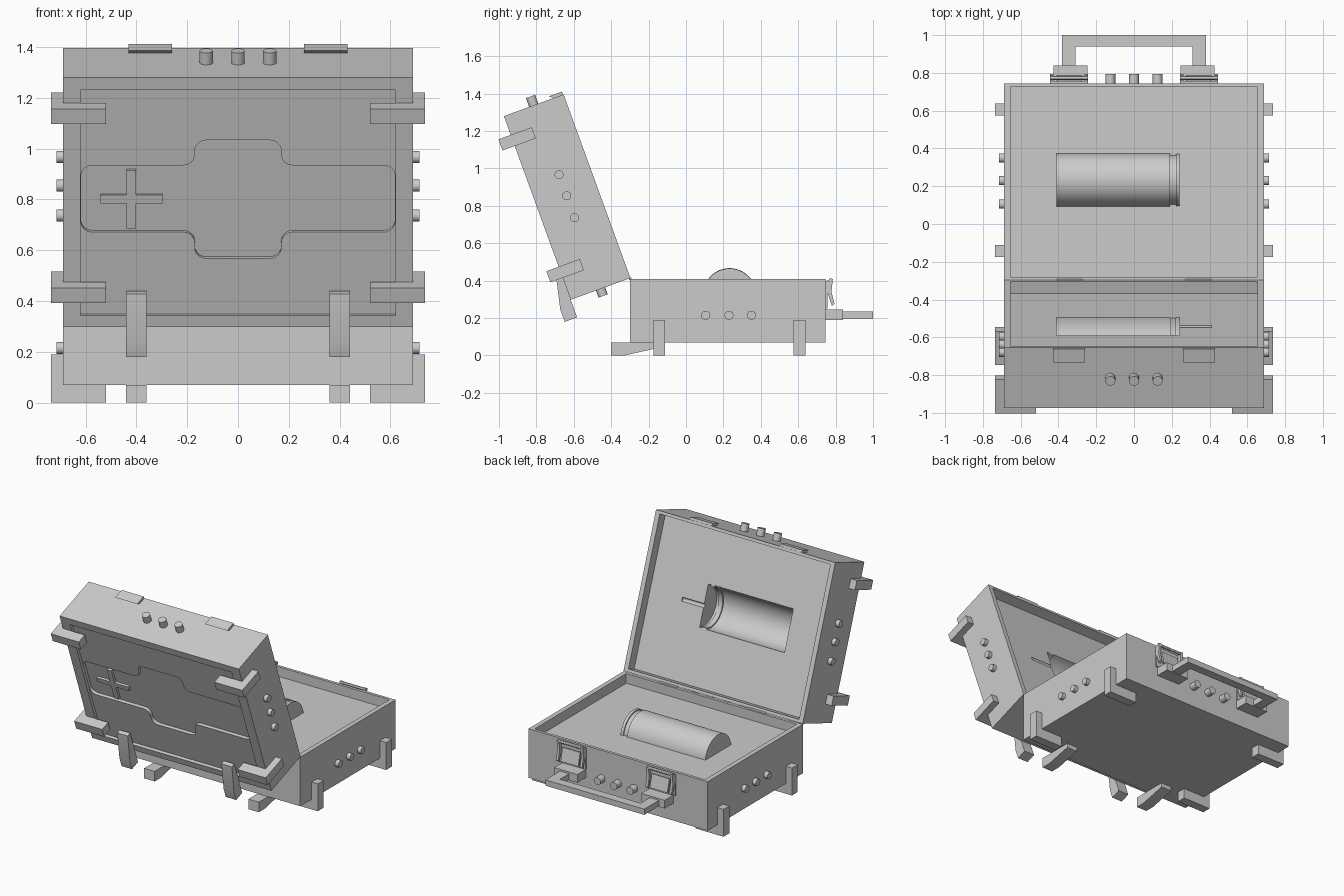
import bpy, bmesh
from math import radians, cos, sin, pi
from mathutils import Matrix, Vector

if "Cube" in bpy.data.objects:
    bpy.data.objects.remove(bpy.data.objects["Cube"], do_unlink=True)

grey = bpy.data.materials.new("plain grey")
grey.use_nodes = True
grey.diffuse_color = (0.6, 0.6, 0.6, 1)
grey.node_tree.nodes["Principled BSDF"].inputs["Base Color"].default_value = (0.6, 0.6, 0.6, 1)

# Each half is built in hinge space: x, u away from the hinge, v away from the opening
LID = Matrix.Translation((0, -0.297, 0.414)) @ Matrix.Rotation(radians(110), 4, 'X')
BASE = Matrix.Translation((0, -0.30, 0.41)) @ Matrix.Diagonal((1, 1, -1, 1))
WORLD = Matrix.Identity(4)
DEPTH, LENGTH, HALF_W, FLOOR = 0.34, 1.045, 0.688, 0.067
# Stations (x, radius) along the motor: body, neck, collar, shaft
MOTOR = [(-0.41, 0.142), (0.19, 0.142), (0.19, 0.132), (0.222, 0.132),
         (0.222, 0.14), (0.242, 0.14), (0.242, 0.013), (0.41, 0.013)]
MOTOR_U = 0.533
parts = []


def finish(bm, name, m):
    bm.transform(m)
    bmesh.ops.recalc_face_normals(bm, faces=bm.faces)
    mesh = bpy.data.meshes.new(name)
    bm.to_mesh(mesh)
    bm.free()
    mesh.materials.append(grey)
    ob = bpy.data.objects.new(name, mesh)
    bpy.context.collection.objects.link(ob)
    parts.append(ob)


def box(name, x, y, z, m):
    bm = bmesh.new()
    bmesh.ops.create_cube(bm, size=1)
    for v in bm.verts:
        v.co = [r[0] if c < 0 else r[1] for c, r in zip(v.co, (x, y, z))]
    finish(bm, name, m)


def rod(name, start, axis, length, r, m, sides=24):
    """Cylinder from a start point along a direction."""
    bm = bmesh.new()
    bmesh.ops.create_cone(bm, cap_ends=True, segments=sides, radius1=r, radius2=r, depth=length)
    axis = Vector(axis)
    turn = Vector((0, 0, 1)).rotation_difference(axis).to_matrix().to_4x4()
    bm.transform(Matrix.Translation(Vector(start) + axis * length / 2) @ turn)
    finish(bm, name, m)


def loop(bm, points, v):
    return [bm.verts.new((x, u, v)) for x, u in points]


def wall(bm, a, b, closed=True):
    """Quads between two matching rows of vertices."""
    for i in range(0 if closed else 1, len(a)):
        bm.faces.new((a[i - 1], a[i], b[i], b[i - 1]))


def fill(bm, *loops):
    """Flat face bounded by the first loop, with the others as holes."""
    edges = []
    for vs in loops:
        for i in range(len(vs)):
            pair = (vs[i - 1], vs[i])
            edges.append(bm.edges.get(pair) or bm.edges.new(pair))
    bmesh.ops.triangle_fill(bm, use_beauty=True, edges=edges, normal=(0, 0, 1))


def prism(name, points, axis, lo, hi, m):
    """Extrude a 2D outline along x (outline in y, z) or along z (outline in x, y)."""
    bm = bmesh.new()
    a, b = ([bm.verts.new((d, p, q) if axis == 'x' else (p, q, d)) for p, q in points]
            for d in (lo, hi))
    wall(bm, a, b)
    bm.faces.new(a)
    bm.faces.new(b)
    finish(bm, name, m)


def rect(w, lo, hi):
    return [(-w, lo), (w, lo), (w, hi), (-w, hi)]


def rounded(corners, r, steps=6):
    """Round every right-angled corner of an outline."""
    out = []
    for i, c in enumerate(corners):
        c = Vector(c)
        a = (Vector(corners[i - 1]) - c).normalized() * r
        b = (Vector(corners[(i + 1) % len(corners)]) - c).normalized() * r
        for k in range(steps + 1):
            t = k / steps * pi / 2
            out.append(tuple(c + a + b - a * sin(t) - b * cos(t)))
    return out


def arcs(bm, v, start, sweep, steps):
    """One ring of vertices per motor station, around an axis along x."""
    return [[bm.verts.new((x, MOTOR_U - r * cos(start + sweep * k / steps),
                           v + r * sin(start + sweep * k / steps))) for k in range(steps + 1)]
            for x, r in MOTOR]


def motor_mould(bm):
    """Half-round hollow below the lid floor; returns its outline."""
    rows = arcs(bm, FLOOR, 0, pi, 32)
    for a, b in zip(rows, rows[1:]):
        wall(bm, a, b, closed=False)
    bm.faces.new(rows[0])
    bm.faces.new(rows[-1])
    return [r[0] for r in rows] + [r[-1] for r in reversed(rows)]


def shell(name, m, is_lid):
    """Solid tray with a shallow inner recess; the lid gets a mould and an emblem."""
    bm = bmesh.new()
    rim, back = (loop(bm, rect(HALF_W, 0, LENGTH), v) for v in (0, DEPTH))
    lip, floor = (loop(bm, rect(0.655, 0.02, LENGTH - 0.02), v) for v in (0, FLOOR))
    wall(bm, rim, back)
    wall(bm, lip, floor)
    fill(bm, rim, lip)
    if is_lid:
        fill(bm, floor, motor_mould(bm))
        # Outer panel, then the emblem sunk into it
        lo, hi, low, high, mid, wide = 0.39, 0.67, 0.28, 0.775, 0.17, 0.618
        emblem = rounded([(-wide, lo), (-mid, lo), (-mid, low), (mid, low), (mid, lo), (wide, lo),
                          (wide, hi), (mid, hi), (mid, high), (-mid, high), (-mid, hi), (-wide, hi)], 0.045)
        frame, panel = (loop(bm, rect(0.62, 0.048, 0.993), v) for v in (DEPTH, 0.32))
        edge, sunk = (loop(bm, emblem, v) for v in (0.32, 0.30))
        fill(bm, back, frame)
        wall(bm, frame, panel)
        fill(bm, panel, edge)
        wall(bm, edge, sunk)
        fill(bm, sunk)
    else:
        fill(bm, floor)
        fill(bm, back)
    finish(bm, f"{name}_shell", m)


def half_case(name, m, knob_v, is_lid):
    shell(name, m, is_lid)
    foot = [(-0.10, 0.41), (-0.10, 0.34), (0.15, 0.34), (0.15, 0.37), (-0.03, 0.41)]
    bracket = [(0.685, 0.22), (0.735, 0.22), (0.735, 0.41), (0.52, 0.41), (0.52, 0.34), (0.685, 0.34)]
    for s in (-1, 1):
        # Corner brackets wrapping the side and the outer face
        turn = Matrix(((s, 0, 0, 0), (0, 0, 1, 0), (0, 1, 0, 0), (0, 0, 0, 1)))
        for u in (0.125, 0.875):
            prism(f"{name}_corner_bracket", bracket, 'z', u, u + 0.063, m @ turn)
        # Hinge side feet
        prism(f"{name}_hinge_foot", foot, 'x', s * 0.36, s * 0.44, m)
        # Side knobs
        for u in (0.405, 0.53, 0.65):
            rod(f"{name}_side_knob", (s * 0.683, u, knob_v), (s, 0, 0), 0.032, 0.024, m)
    # Knobs on the opening end
    for x in (-0.125, 0, 0.125):
        rod(f"{name}_end_knob", (x, LENGTH - 0.005, knob_v), (0, 1, 0), 0.055, 0.026, m)


half_case("base", BASE, 0.195, False)
half_case("lid", LID, 0.17, True)

# Raised cross in the emblem
a, b, cx, cu = 0.018, 0.122, -0.42, 0.525
cross = [(-a, -b), (a, -b), (a, -a), (b, -a), (b, a), (a, a),
         (a, b), (-a, b), (-a, a), (-b, a), (-b, -a), (-a, -a)]
prism("lid_cross", [(x + cx, y + cu) for x, y in cross], 'z', 0.298, 0.315, LID)

# Lid knobs on the hinge end
for x in (-0.125, 0, 0.125):
    rod("lid_hinge_knob", (x, 0.005, 0.17), (0, -1, 0), 0.045, 0.026, LID)

# Motor lying in the base
bm = bmesh.new()
rows = arcs(bm, 0.085, 0, 2 * pi, 64)
for ring, after in zip(rows, rows[1:]):
    wall(bm, ring, after, closed=False)
bmesh.ops.remove_doubles(bm, verts=bm.verts, dist=0.0001)
bmesh.ops.holes_fill(bm, edges=bm.edges, sides=0)
finish(bm, "motor", BASE)

for s in (-1, 1):
    # Latch catch on the lid
    prism("latch_catch", [(1.04, 0.003), (1.062, 0.003), (1.062, 0.078), (1.04, 0.05)], 'x',
          s * 0.26, s * 0.43, LID)
    # Hinge barrels
    rod("hinge_barrel", (s * 0.27, -0.298, 0.41), (s, 0, 0), 0.14, 0.008, WORLD, 12)
    # Latch: back plate, side rails, lever and hook bar
    x0, x1 = s * 0.243, s * 0.444
    box("latch_plate", sorted((x0, x1)), (0.74, 0.756), (0.25, 0.395), WORLD)
    for x in (x0, x1 - s * 0.018):
        prism("latch_rail", [(0.75, 0.40), (0.785, 0.41), (0.778, 0.34), (0.794, 0.275), (0.78, 0.265), (0.755, 0.34)],
              'x', x, x + s * 0.018, WORLD)
    prism("latch_lever", [(0.756, 0.36), (0.768, 0.365), (0.79, 0.275), (0.778, 0.27)],
          'x', s * 0.275, s * 0.41, WORLD)
    rod("latch_hook_bar", (x0, 0.773, 0.403), (s, 0, 0), 0.2, 0.01, WORLD, 12)
    # Handle mount
    box("handle_mount", sorted((s * 0.245, s * 0.425)), (0.74, 0.84), (0.19, 0.247), WORLD)

# Carrying handle
grip = [(-0.38, 0.83), (-0.38, 1.0), (0.38, 1.0), (0.38, 0.83),
        (0.31, 0.83), (0.31, 0.94), (-0.31, 0.94), (-0.31, 0.83)]
prism("handle", grip, 'z', 0.195, 0.235, WORLD)

# Smooth the round parts, keep edges crisp
bpy.ops.object.select_all(action='DESELECT')
for ob in parts:
    ob.select_set(True)
bpy.context.view_layer.objects.active = parts[0]
bpy.ops.object.shade_smooth_by_angle(angle=radians(30))
